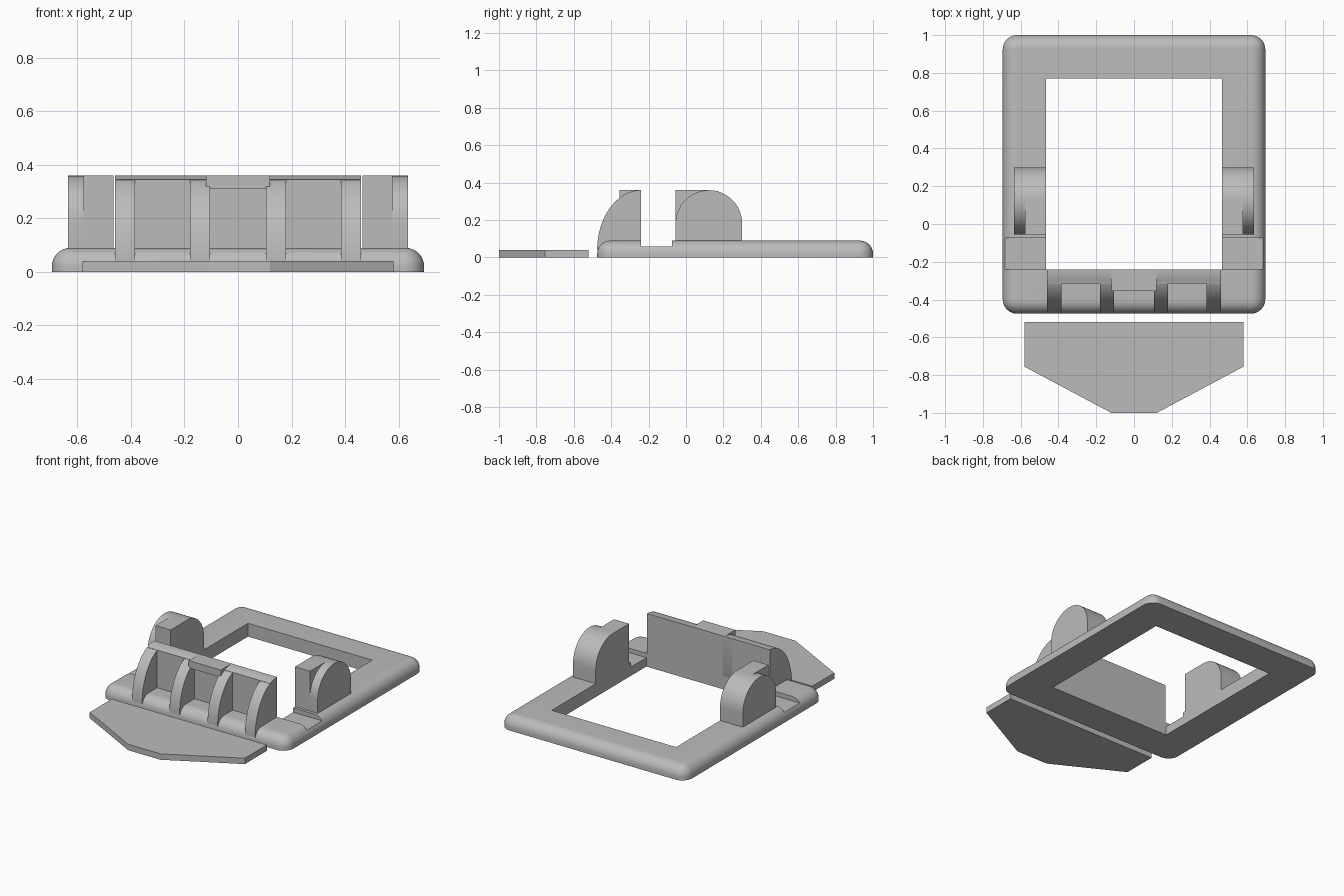
import bpy, bmesh
from math import sin, cos, pi, radians

if "Cube" in bpy.data.objects:
    bpy.data.objects.remove(bpy.data.objects["Cube"], do_unlink=True)

grey = bpy.data.materials.new("plain grey")
grey.use_nodes = True
colour = (0.5, 0.5, 0.5, 1)
grey.diffuse_color = colour
grey.node_tree.nodes["Principled BSDF"].inputs["Base Color"].default_value = colour


def finish(bm, name):
    bmesh.ops.recalc_face_normals(bm, faces=bm.faces)
    mesh = bpy.data.meshes.new(name)
    bm.to_mesh(mesh)
    bm.free()
    mesh.materials.append(grey)
    ob = bpy.data.objects.new(name, mesh)
    bpy.context.collection.objects.link(ob)
    return ob


def smooth(ob):
    bpy.ops.object.select_all(action="DESELECT")
    ob.select_set(True)
    bpy.context.view_layer.objects.active = ob
    bpy.ops.object.shade_smooth_by_angle(angle=radians(30))


def prism(name, points, lo, hi, axis="x"):
    """Extrude a (y, z) outline along x, or an (x, y) outline along z."""
    bm = bmesh.new()
    place = (lambda p: (lo, *p)) if axis == "x" else (lambda p: (*p, lo))
    face = bm.faces.new([bm.verts.new(place(p)) for p in points])
    new = bmesh.ops.extrude_face_region(bm, geom=[face])["geom"]
    step = (hi - lo, 0, 0) if axis == "x" else (0, 0, hi - lo)
    bmesh.ops.translate(bm, vec=step,
                        verts=[v for v in new if isinstance(v, bmesh.types.BMVert)])
    return finish(bm, name)


def box(name, x0, x1, y0, y1, z0, z1):
    return prism(name, [(y0, z0), (y1, z0), (y1, z1), (y0, z1)], x0, x1)


def arc(cy, cz, ry, rz, start, end, steps=24):
    angles = [start + (end - start) * i / steps for i in range(steps + 1)]
    return [(cy + ry * cos(a), cz + rz * sin(a)) for a in angles]


def cut(ob, cutter):
    cutter.hide_render = True
    mod = ob.modifiers.new("cut", "BOOLEAN")
    mod.operation, mod.solver, mod.object = "DIFFERENCE", "EXACT", cutter
    bpy.context.view_layer.objects.active = ob
    bpy.ops.object.modifier_apply(modifier=mod.name)
    bpy.data.objects.remove(cutter, do_unlink=True)


# Base frame with rounded corners and a rounded upper rim
W, FRONT, BACK, TOP = 0.695, -0.475, 1.0, 0.09
frame = box("base_frame", -W, W, FRONT, BACK, 0, TOP)
bm = bmesh.new()
bm.from_mesh(frame.data)
uprights = [e for e in bm.edges if abs(e.verts[0].co.z - e.verts[1].co.z) > 0.01]
bmesh.ops.bevel(bm, geom=uprights, offset=0.076, segments=10, profile=0.5, affect="EDGES")
rim = [e for e in bm.edges if all(v.co.z > TOP - 0.001 for v in e.verts)]
bmesh.ops.bevel(bm, geom=rim, offset=0.07, segments=10, profile=0.5, affect="EDGES")
bm.to_mesh(frame.data)
bm.free()
cut(frame, box("opening_cutter", -0.465, 0.465, -0.24, 0.77, -0.1, 0.2))
for s in (-1, 1):
    cut(frame, box("notch_cutter", *sorted((s * 0.45, s * 0.8)), -0.24, -0.075, 0.06, 0.2))
smooth(frame)

# Upright wall between the ribs, with a curved upper lip
lip = [p for p in arc(-0.24, 0.04, 0.235, 0.32, pi / 2, pi, 32) if p[0] > -0.315]
smooth(prism("back_wall", [(-0.24, TOP)] + lip + [(-0.315, 0.345), (-0.315, TOP)],
             -0.455, 0.455))

# Four curved ribs
rib = [(-0.26, 0.04), (-0.24, TOP)] + arc(-0.24, 0.04, 0.235, 0.32, pi / 2, pi)
for i, x in enumerate((-0.46, -0.18, 0.105, 0.385)):
    smooth(prism(f"rib_{i + 1}", rib, x, x + 0.075))

# Catch block at the top of the middle bay
box("catch_block", -0.12, 0.12, -0.355, -0.242, 0.31, 0.36)

# Side lugs: round-topped outside, square front corner inside
for s, side in ((1, "left"), (-1, "right")):
    dome = arc(0.122, 0.182, 0.178, 0.178, 0, pi)
    outer = [(-0.055, TOP), (0.3, TOP)] + dome
    inner = [(-0.055, TOP), (0.3, TOP)] + dome[:13] + [(-0.055, 0.36)]
    smooth(prism(f"{side}_lug_outer", outer, s * 0.577, s * 0.635))
    smooth(prism(f"{side}_lug_inner", inner, s * 0.465, s * 0.577))

# Loose tapered plate lying in front
half = [(0.58, -0.52), (0.58, -0.755), (0.12, -1.0)]
prism("front_plate", half + [(-x, y) for x, y in reversed(half)], 0, 0.04, "z")
